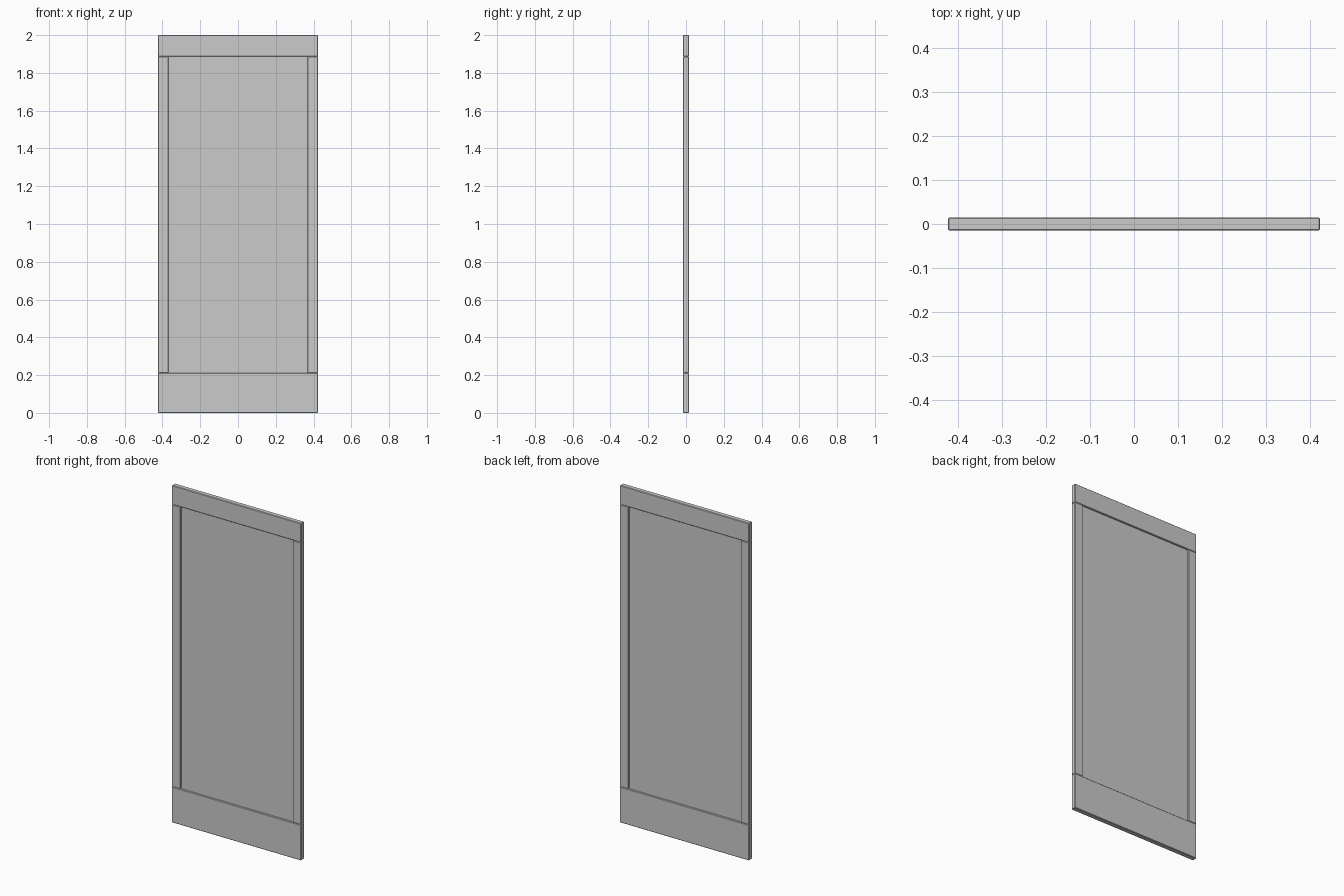
import bpy

if "Cube" in bpy.data.objects:
    bpy.data.objects.remove(bpy.data.objects["Cube"])

W, H, T = 0.848, 2.0, 0.03           # overall width, height, thickness
STILE, TOP, BOTTOM = 0.056, 0.114, 0.212
BEVEL = 0.003


def board(name, x0, x1, z0, z1, thick, bevel=BEVEL):
    """Flat upright board centred on y = 0, with softened edges."""
    bpy.ops.mesh.primitive_cube_add(size=1, location=((x0 + x1) / 2, 0, (z0 + z1) / 2))
    ob = bpy.context.object
    ob.name = name
    ob.scale = (x1 - x0, thick, z1 - z0)
    bpy.ops.object.transform_apply(location=False, rotation=False, scale=True)
    if bevel:
        mod = ob.modifiers.new("edge_bevel", 'BEVEL')
        mod.width = bevel
        mod.segments = 1
    return ob


# Horizontal rails
board("bottom_rail", -W / 2, W / 2, 0, BOTTOM, T)
board("top_rail", -W / 2, W / 2, H - TOP, H, T)

# Vertical stiles
for side, s in (("left", -1), ("right", 1)):
    a, b = sorted((s * W / 2, s * (W / 2 - STILE)))
    board(side + "_stile", a, b, BOTTOM, H - TOP, T)

# Recessed centre panel, tucked slightly into the frame
TUCK = 0.008
inner = W / 2 - STILE + TUCK
board("centre_panel", -inner, inner, BOTTOM - TUCK, H - TOP + TUCK, 0.012, 0)
